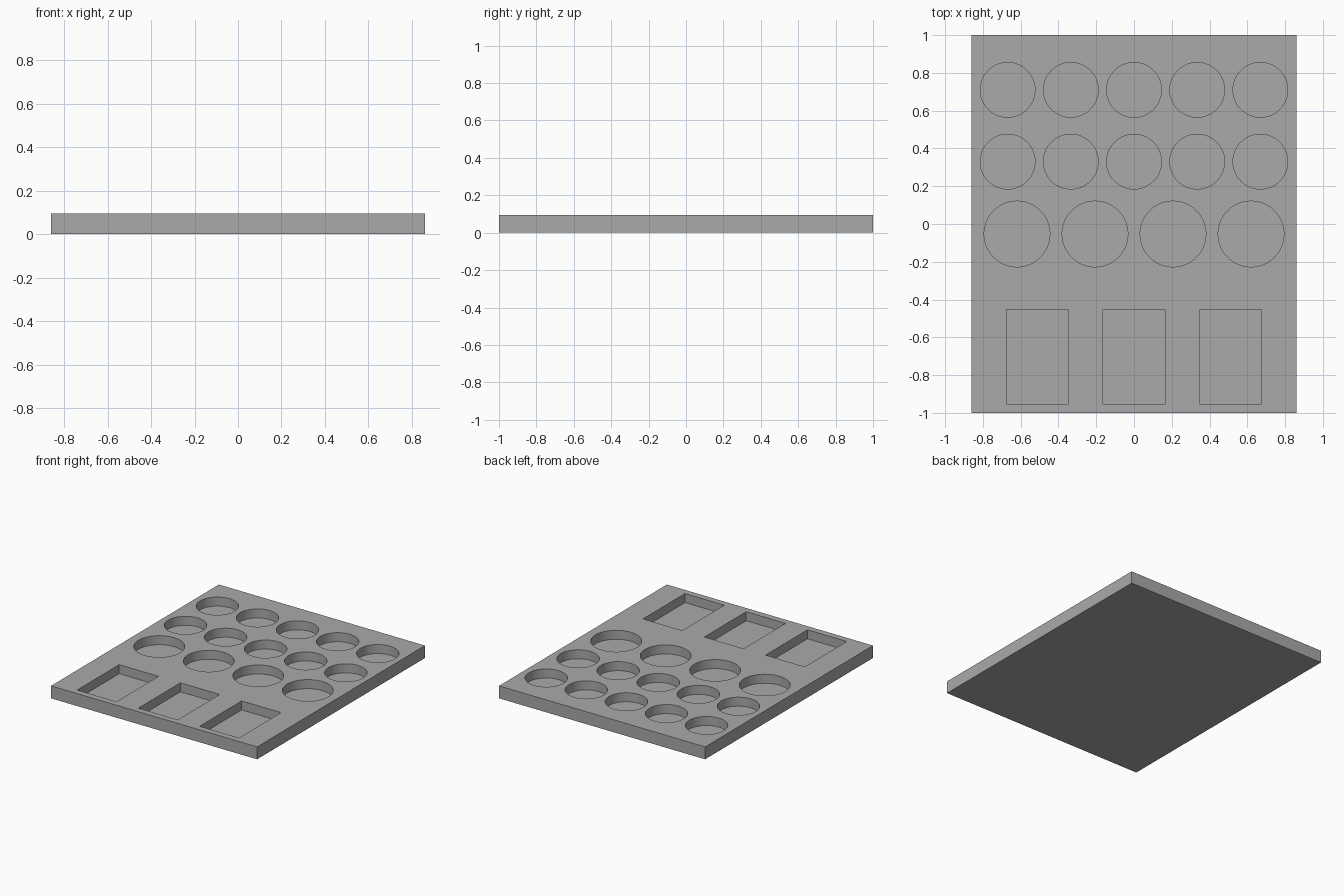
import bpy
import math

default = bpy.data.objects.get("Cube")
if default:
    bpy.data.objects.remove(default, do_unlink=True)

WIDTH, LENGTH, HEIGHT = 1.72, 2.0, 0.094
FLOOR = 0.026  # height of the pocket floors

grey = bpy.data.materials.new("plain_grey")
grey.use_nodes = True
colour = (0.40, 0.40, 0.40, 1)
grey.diffuse_color = colour
grey.node_tree.nodes["Principled BSDF"].inputs["Base Color"].default_value = colour


def box(name, x, y, z0, size):
    bpy.ops.mesh.primitive_cube_add(size=1, location=(x, y, z0 + size[2] / 2))
    ob = bpy.context.object
    ob.name = name
    ob.scale = size
    bpy.ops.object.transform_apply(location=True, rotation=False, scale=True)
    ob.data.materials.append(grey)
    return ob


def round_cutter(name, x, y, radius):
    bpy.ops.mesh.primitive_cylinder_add(vertices=64, radius=radius, depth=0.2,
                                        location=(x, y, FLOOR + 0.1))
    ob = bpy.context.object
    ob.name = name
    ob.data.materials.append(grey)
    return ob


def row(count, spacing):
    return [(i - (count - 1) / 2) * spacing for i in range(count)]


# Tray slab
tray = box("tray", 0, 0, 0, (WIDTH, LENGTH, HEIGHT))

# Pocket cutters: two rows of small rounds, one of large rounds, one of rectangles
cutters = [round_cutter("small_round_cutter", x, y, 0.145)
           for y in (0.71, 0.33) for x in row(5, 0.3345)]
cutters += [round_cutter("large_round_cutter", x, -0.053, 0.174) for x in row(4, 0.413)]
cutters += [box("rectangle_cutter", x, -0.702, FLOOR, (0.328, 0.5, 0.2)) for x in row(3, 0.511)]

# Cut the pockets out of the slab
pockets = bpy.data.collections.new("pocket_cutters")
bpy.context.scene.collection.children.link(pockets)
for ob in cutters:
    for coll in list(ob.users_collection):
        coll.objects.unlink(ob)
    pockets.objects.link(ob)
    ob.hide_render = True

bpy.ops.object.select_all(action="DESELECT")
tray.select_set(True)
bpy.context.view_layer.objects.active = tray
cut = tray.modifiers.new("pockets", "BOOLEAN")
cut.operation = "DIFFERENCE"
cut.solver = "EXACT"
cut.operand_type = "COLLECTION"
cut.collection = pockets
bpy.ops.object.modifier_apply(modifier=cut.name)

# The cutters are no longer needed
for ob in cutters:
    bpy.data.objects.remove(ob, do_unlink=True)
bpy.data.collections.remove(pockets)

bpy.ops.object.shade_smooth_by_angle(angle=math.radians(30))
